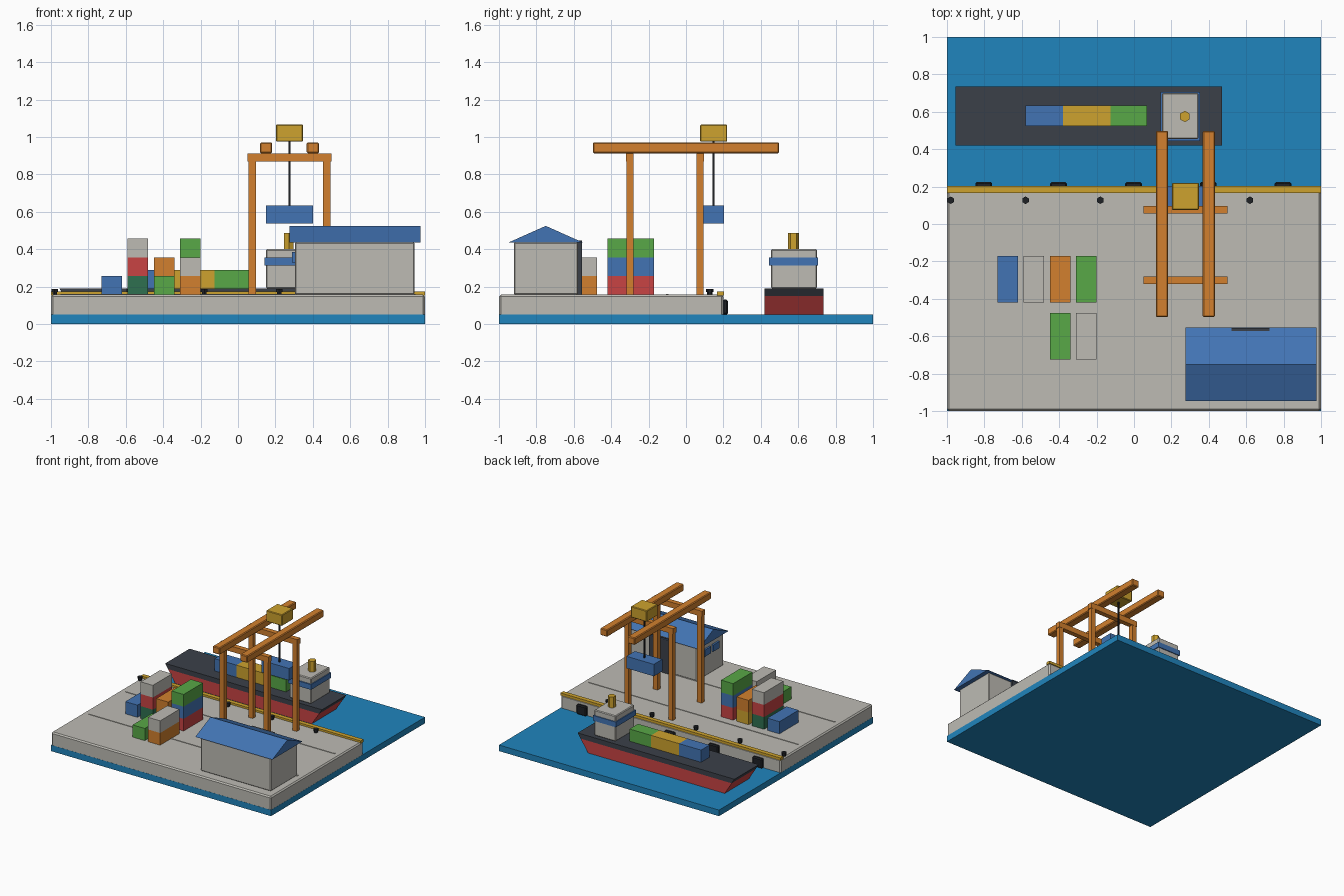
import bpy, bmesh

if "Cube" in bpy.data.objects:
    bpy.data.objects.remove(bpy.data.objects["Cube"])

# ---- colours (sRGB hex converted to linear) ----
def material(name, hex_code):
    m = bpy.data.materials.new(name)
    c = [int(hex_code[i:i + 2], 16) / 255 for i in (0, 2, 4)]
    m.diffuse_color = [v / 12.92 if v <= 0.04045 else ((v + 0.055) / 1.055) ** 2.4 for v in c] + [1]
    m.use_nodes = True
    m.node_tree.nodes["Principled BSDF"].inputs["Base Color"].default_value = m.diffuse_color
    return m

WATER = material("water_blue", "2085BD")
GREY = material("concrete_grey", "BDBBB4")
CHARCOAL = material("charcoal", "3B4049")
BLACK = material("rubber_black", "1E2125")
YELLOW = material("yellow", "CDA22E")
ORANGE = material("orange", "D2802E")
BLUE = material("paint_blue", "4274B4")
RED = material("red", "C84444")
GREEN = material("green", "58A847")
DARK_GREEN = material("dark_green", "2F7050")

# ---- helpers ----
def add_object(name, bm, mats, bevel=0.0):
    bmesh.ops.recalc_face_normals(bm, faces=bm.faces)
    mesh = bpy.data.meshes.new(name)
    bm.to_mesh(mesh)
    bm.free()
    for m in mats:
        mesh.materials.append(m)
    ob = bpy.data.objects.new(name, mesh)
    bpy.context.collection.objects.link(ob)
    if bevel:
        mod = ob.modifiers.new("bevel", "BEVEL")
        mod.width = bevel
        mod.segments = 1
    return ob

def box(name, mat, x, y, z, bevel=0.0):
    """Box from (min, max) ranges on each axis."""
    bm = bmesh.new()
    bmesh.ops.create_cube(bm, size=1)
    for v in bm.verts:
        v.co = [(r[0] + r[1]) / 2 + c * (r[1] - r[0]) for r, c in zip((x, y, z), v.co)]
    return add_object(name, bm, [mat], bevel)

def span(centre, size):
    return (centre - size / 2, centre + size / 2)

def prism(name, mat, profile, axis, lo, hi):
    """Extrude a 2D profile: axis 'x' takes (y, z), axis 'y' takes (x, z)."""
    bm = bmesh.new()
    place = lambda p, d: (d, p[0], p[1]) if axis == "x" else (p[0], d, p[1])
    face = bm.faces.new([bm.verts.new(place(p, lo)) for p in profile])
    ext = bmesh.ops.extrude_face_region(bm, geom=[face])
    shift = (hi - lo, 0, 0) if axis == "x" else (0, hi - lo, 0)
    bmesh.ops.translate(bm, vec=shift, verts=[g for g in ext["geom"] if isinstance(g, bmesh.types.BMVert)])
    return add_object(name, bm, [mat])

def cylinder(name, mat, x, y, z0, z1, r, sides=6):
    bpy.ops.mesh.primitive_cylinder_add(vertices=sides, radius=r, depth=z1 - z0, location=(x, y, (z0 + z1) / 2))
    ob = bpy.context.object
    ob.name = name
    ob.data.materials.append(mat)
    return ob

CW, CL, CH = 0.11, 0.25, 0.1      # container width, length, height
Q = 0.157                         # quay level

# ---- water and quay ----
box("water", WATER, (-1, 1), (-1, 1), (0, 0.05))
box("quay", GREY, (-0.999, 0.999), (-0.999, 0.2), (0.004, Q), 0.01)
box("quay_edge_strip", YELLOW, (-1, 1), (0.165, 0.202), (Q - 0.005, 0.173))
for i, y in enumerate((-0.58, -0.1)):
    box(f"paving_joint_{i}", GREY, (-0.95, 0.95), span(y, 0.012), (Q - 0.004, Q + 0.004))

# ---- bollards and fenders along the edge ----
for i in range(5):
    x = -0.98 + 0.4 * i
    cylinder(f"bollard_post_{i}", BLACK, x, 0.127, Q, 0.178, 0.014)
    cylinder(f"bollard_cap_{i}", BLACK, x, 0.127, 0.172, 0.188, 0.02)
    box(f"fender_{i}", BLACK, span(-0.803 + 0.4 * i, 0.09), (0.195, 0.224), (0.05, 0.13), 0.008)

# ---- gantry crane ----
GX = 0.275
for j, y in enumerate((-0.3, 0.075)):
    for k, s in enumerate((-1, 1)):
        box(f"crane_leg_{j}{k}", ORANGE, span(GX + 0.2 * s, 0.04), span(y, 0.038), (Q, 0.9))
    box(f"crane_cross_beam_{j}", ORANGE, span(GX, 0.45), span(y, 0.04), (0.868, 0.913))
for k, s in enumerate((-1, 1)):
    box(f"crane_girder_{k}", ORANGE, span(GX + 0.125 * s, 0.065), (-0.498, 0.498), (0.913, 0.971), 0.006)
box("trolley", YELLOW, span(GX, 0.145), span(0.148, 0.145), (0.975, 1.067), 0.005)
box("hoist_cable", BLACK, span(GX, 0.01), span(0.148, 0.01), (0.63, 0.98))
box("hanging_container", BLUE, span(GX, CL), span(0.148, CW), (0.537, 0.635))

# ---- container stacks on the quay: (x, y, colours from the bottom) ----
STACKS = [
    (-0.675, -0.295, [BLUE]),
    (-0.535, -0.295, [DARK_GREEN, RED, GREY]),
    (-0.395, -0.295, [YELLOW, ORANGE]),
    (-0.255, -0.295, [RED, BLUE, GREEN]),
    (-0.395, -0.6, [GREEN]),
    (-0.255, -0.6, [ORANGE, GREY]),
]
for i, (x, y, colours) in enumerate(STACKS):
    for n, mat in enumerate(colours):
        box(f"container_{i}_{n}", mat, span(x, CW), span(y, CL), (Q + CH * n, Q + CH * (n + 1)))

# ---- warehouse ----
box("warehouse_walls", GREY, (0.305, 0.943), (-0.92, -0.577), (Q, 0.438), 0.006)
prism("warehouse_roof", BLUE, [(-0.947, 0.437), (-0.553, 0.437), (-0.75, 0.525)], "x", 0.275, 0.975)
box("warehouse_door", CHARCOAL, (0.52, 0.725), (-0.58, -0.557), (Q, 0.446))
for i, y in enumerate((-0.7, -0.81)):
    box(f"warehouse_window_{i}", BLUE, (0.29, 0.31), span(y, 0.08), (0.33, 0.385))

# ---- cargo ship: raked hull with a dark upper band ----
def rake(z):
    t = (z - 0.04) / 0.15
    return -0.86 - 0.095 * t, 0.37 + 0.1 * t

def hull_part(name, mat, z0, z1):
    (a, b), (c, d) = rake(z0), rake(z1)
    prism(name, mat, [(a, z0), (b, z0), (d, z1), (c, z1)], "y", 0.42, 0.735)

hull_part("ship_hull", RED, 0.04, 0.15)
hull_part("ship_deck", CHARCOAL, 0.15, 0.19)
for name, mat, x in (("front", BLUE, (-0.58, -0.38)), ("middle", YELLOW, (-0.38, -0.126)),
                     ("rear", GREEN, (-0.126, 0.07))):
    box(f"ship_container_{name}", mat, x, span(0.578, CW), (0.19, 0.29))
box("ship_cabin", GREY, (0.15, 0.345), (0.455, 0.7), (0.19, 0.4), 0.006)
box("cabin_window_band", BLUE, (0.143, 0.352), (0.445, 0.707), (0.312, 0.355))
cylinder("ship_funnel", YELLOW, 0.272, 0.575, 0.395, 0.488, 0.03)
